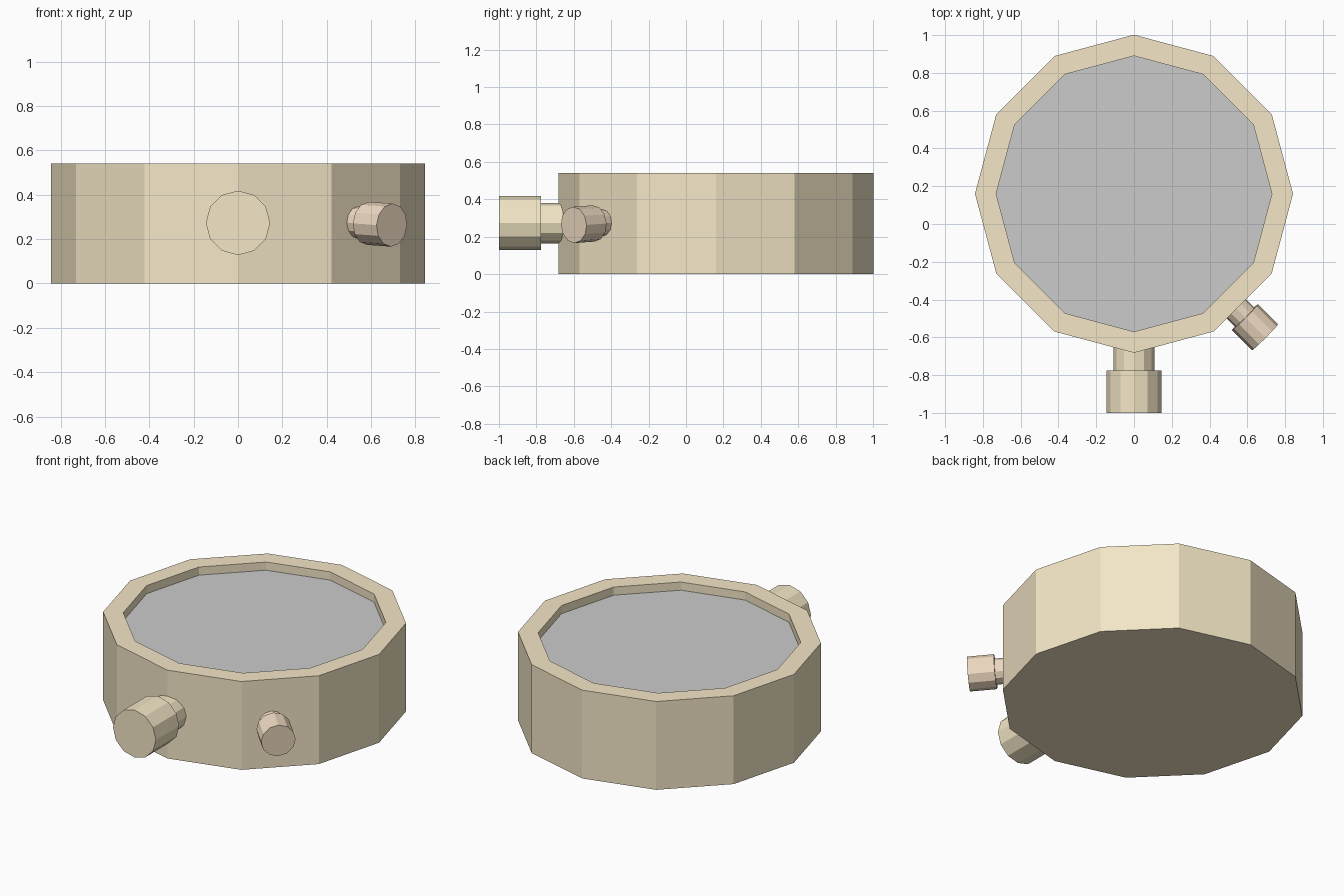
import bpy, bmesh
from math import cos, sin, tau, radians
from mathutils import Vector

if "Cube" in bpy.data.objects:
    bpy.data.objects.remove(bpy.data.objects["Cube"])

SIDES = 12


def material(name, color):
    mat = bpy.data.materials.new(name)
    mat.diffuse_color = (*color, 1)
    mat.use_nodes = True
    mat.node_tree.nodes["Principled BSDF"].inputs["Base Color"].default_value = mat.diffuse_color
    return mat


def lathe(name, rings, origin, axis=(0, 0, 1), mat=None, cap_end=True):
    """Turn (radius, height) rings into a twelve-sided solid along an axis."""
    bm = bmesh.new()
    loops = [[bm.verts.new((r * cos(tau * i / SIDES), r * sin(tau * i / SIDES), h))
              for i in range(SIDES)] for r, h in rings]
    for a, b in zip(loops, loops[1:]):
        for i in range(SIDES):
            j = (i + 1) % SIDES
            bm.faces.new((a[i], a[j], b[j], b[i]))
    if len(loops) > 1:
        bm.faces.new(loops[0][::-1])
    if cap_end:
        bm.faces.new(loops[-1])
    mesh = bpy.data.meshes.new(name)
    bm.to_mesh(mesh)
    bm.free()
    obj = bpy.data.objects.new(name, mesh)
    bpy.context.collection.objects.link(obj)
    obj.location = origin
    axis = Vector(axis)
    if axis.z < 0.99:
        obj.rotation_mode = 'QUATERNION'
        obj.rotation_quaternion = axis.to_track_quat('Z', 'Y')
    if mat:
        mesh.materials.append(mat)
    return obj


def knob(name, tip, axis, scale, mat):
    """Wide cap on a narrow neck, placed by the centre of its outer face."""
    rings = [(0.108, -0.40), (0.108, -0.225), (0.145, -0.225), (0.145, 0)]
    lathe(name, [(r * scale, h * scale) for r, h in rings], tip, axis, mat)


brass = material("brass", (0.91, 0.80, 0.57))
copper = material("copper", (0.87, 0.71, 0.54))

# Case with a raised rim, open above the recessed dial
centre = (0, 0.16, 0)
lathe("case", [(0.842, 0), (0.842, 0.54), (0.73, 0.54), (0.73, 0.49)],
      centre, mat=brass, cap_end=False)

# Grey dial face
lathe("dial", [(0.73, 0.49)], centre)

# Winding crown at the front
knob("crown", (0, -1, 0.273), (0, -1, 0), 1.0, brass)

# Smaller push button on the diagonal, tipped slightly downward
tilt = radians(3)
d = cos(tilt) * cos(radians(45))
knob("push_button", (0.693, -0.60, 0.263), (d, -d, -sin(tilt)), 0.67, copper)
